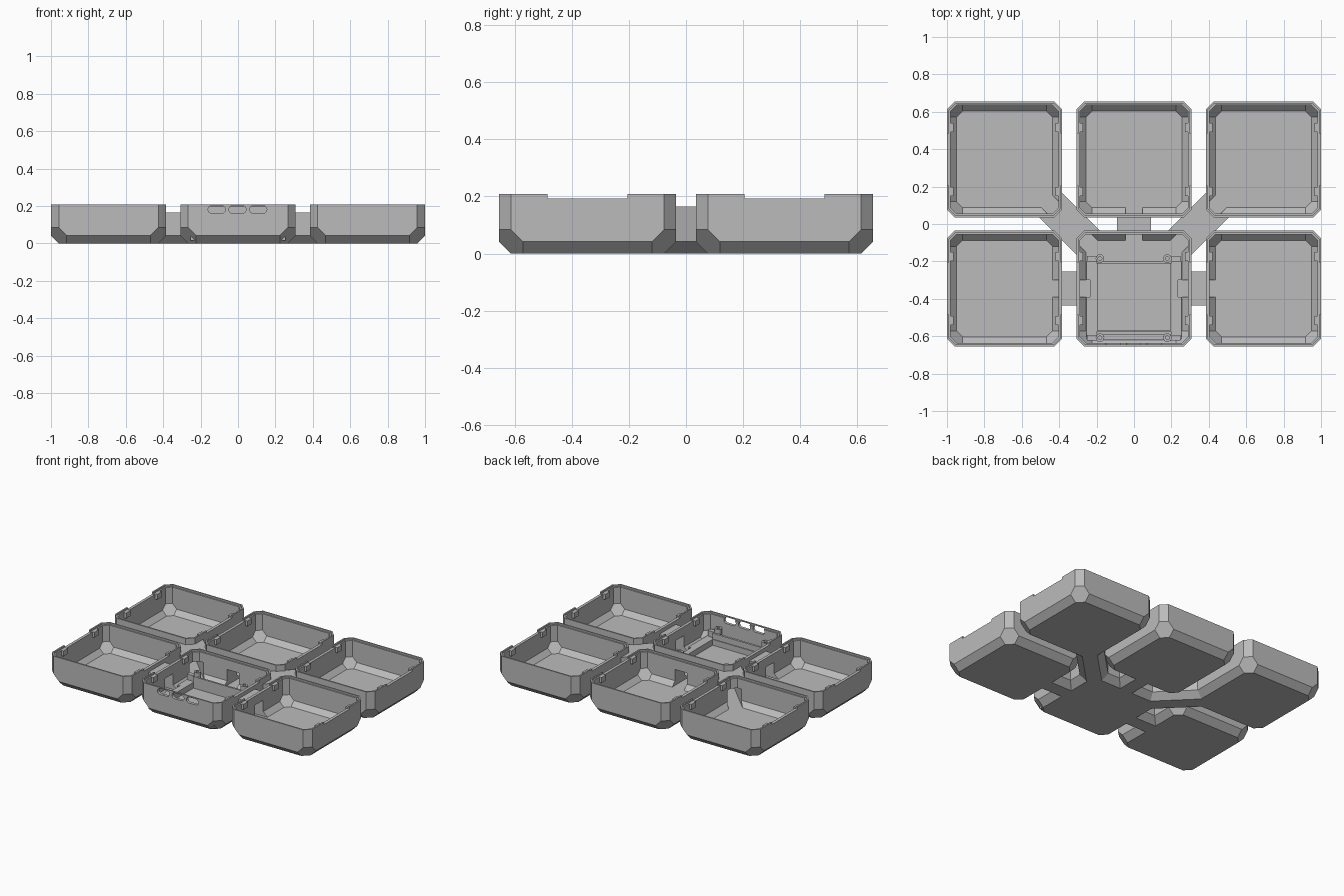
import bpy, bmesh, math
from mathutils import Matrix, Vector
from itertools import product

cube = bpy.data.objects.get("Cube")
if cube:
    bpy.data.objects.remove(cube)

grey = bpy.data.materials.new("light_grey_plastic")
grey.use_nodes = True
grey.diffuse_color = (0.5, 0.5, 0.5, 1)
grey.node_tree.nodes["Principled BSDF"].inputs["Base Color"].default_value = (0.5, 0.5, 0.5, 1)

TOP = 0.208      # tray height
CH = 0.042       # outer chamfer
WALL = 0.02
COLS, ROWS = (-0.692, 0, 0.692), (-0.345, 0.345)
HALF = (0.308, 0.31)


def hull(name, points, loc=(0, 0, 0), angle=0):
    """Convex solid around the points, turned about z and moved."""
    bm = bmesh.new()
    for p in points:
        bm.verts.new(p)
    bmesh.ops.convex_hull(bm, input=bm.verts[:])
    bmesh.ops.dissolve_limit(bm, angle_limit=0.01, verts=bm.verts[:], edges=bm.edges[:])
    bmesh.ops.recalc_face_normals(bm, faces=bm.faces[:])
    bm.transform(Matrix.Translation(Vector(loc)) @ Matrix.Rotation(angle, 4, 'Z'))
    mesh = bpy.data.meshes.new(name)
    bm.to_mesh(mesh)
    bm.free()
    mesh.materials.append(grey)
    ob = bpy.data.objects.new(name, mesh)
    bpy.context.collection.objects.link(ob)
    return ob


def box(name, x0, x1, y0, y1, z0, z1):
    return hull(name, product((x0, x1), (y0, y1), (z0, z1)))


def bowl(name, x, y, hx, hy, z0, z1, c):
    """Block with chamfered upright and bottom edges and a facet at each bottom corner."""
    h = z1 - z0
    pts = []
    for sx, sy in product((-1, 1), repeat=2):
        for a, b, z in ((0, c, h), (0, c, 2 * c), (0, 2 * c, c), (c, 2 * c, 0)):
            pts.append((sx * (hx - a), sy * (hy - b), z))
            pts.append((sx * (hx - b), sy * (hy - a), z))
    return hull(name, pts, (x, y, z0))


def plate(name, x, y, hx, hy, c, z0, z1):
    pts = []
    for sx, sy, z in product((-1, 1), (-1, 1), (z0, z1)):
        pts += [(sx * hx, sy * (hy - c), z), (sx * (hx - c), sy * hy, z)]
    return hull(name, pts, (x, y, 0))


def rod(name, x, y, r, z0, z1):
    ring = [i * math.tau / 16 for i in range(16)]
    return hull(name, [(r * math.cos(a), r * math.sin(a), z) for a in ring for z in (z0, z1)], (x, y, 0))


def cut(ob, cutters):
    """Subtract the cutters and keep the result."""
    for c in cutters:
        m = ob.modifiers.new("cut", 'BOOLEAN')
        m.operation, m.solver, m.object = 'DIFFERENCE', 'EXACT', c
    bpy.context.view_layer.update()
    done = ob.evaluated_get(bpy.context.evaluated_depsgraph_get())
    mesh = bpy.data.meshes.new_from_object(done)
    ob.modifiers.clear()
    ob.data = mesh


# Connecting ducts and the passages through them: name, centre, angle
links = [("back_duct", (0, 0), math.pi / 2, 0.09)]
for s, side in ((1, "left"), (-1, "right")):
    links.append((side + "_side_duct", (s * 0.346, -0.345), 0, 0.09))
    links.append((side + "_diagonal_duct", (s * 0.345, 0), s * math.pi / 4, 0.2))

ducts, tunnels = [], []
for name, (x, y), angle, reach in links:
    w = 0.09
    section = [(w, 0.165), (w, CH), (w - CH, 0)]
    pts = [(e * reach, s * a, z) for a, z in section for s in (-1, 1) for e in (-1, 1)]
    ducts.append(hull(name, pts, (x, y, 0), angle))
    inner = [(e * (reach + 0.02), s * 0.045, z) for e in (-1, 1) for s in (-1, 1) for z in (WALL, 0.13)]
    tunnels.append(hull("tunnel_cutter", inner, (x, y, 0), angle))

# Slots for the ports in the front wall
ports = []
for x in (-0.114, -0.003, 0.108):
    pts = []
    for i in range(16):
        a = i * math.tau / 16
        px = 0.021 * math.cos(a) + math.copysign(0.025, math.cos(a))
        pts += [(px, d, 0.021 * math.sin(a)) for d in (-0.7, -0.61)]
    ports.append(hull("port_cutter", pts, (x, 0, 0.181)))

# Trays
trays, cavities = [], []
hx, hy = HALF
for (j, y), (i, x) in product(enumerate(ROWS), enumerate(COLS)):
    label = ("front", "back")[j] + "_" + ("right", "middle", "left")[i]
    tray = bowl(label + "_tray", x, y, hx, hy, 0, TOP, CH)
    cavity = bowl("cavity_cutter", x, y, hx - WALL, hy - WALL, WALL, 0.3, 0.032)
    rebate = plate("rebate_cutter", x, y, hx - 0.01, hy - 0.01, 0.037, 0.197, 0.3)
    notch = box("notch_cutter", x - 0.4, x + 0.4, y - 0.14, y + 0.14, 0.192, 0.3)
    notch.scale.x = 1
    trays.append((tray, [cavity, rebate, notch] + tunnels + (ports if (i, j) == (1, 0) else [])))
    cavities += [cavity, rebate, notch]
    # Snap tabs along both side walls
    for s, t in product((-1, 1), repeat=2):
        edge = x + s * (hx - 0.024)
        box(label + "_snap_tab", edge - 0.012, edge + 0.012, y + t * 0.17 - 0.024, y + t * 0.17 + 0.024, 0.16, 0.197)

for tray, cutters in trays:
    cut(tray, cutters)
for duct in ducts:
    cut(duct, [c for c in cavities if c.name.startswith("cavity")] + tunnels)

# Mounting platform with a square pocket in the front middle tray
platform = box("mounting_platform", -0.255, 0.255, -0.62, -0.2, 0.015, 0.06)
pocket = box("pocket_cutter", -0.195, 0.195, -0.57, -0.21, 0.02, 0.2)
cut(platform, [pocket] + tunnels)

# Rails, corner blocks and screw posts around the pocket
box("back_rail", -0.2, 0.2, -0.21, -0.197, 0.02, 0.1)
box("front_rail", -0.2, 0.2, -0.59, -0.575, 0.02, 0.1)
for x, y in product((-0.182, 0.178), (-0.185, -0.608)):
    s = math.copysign(1, x)
    post = rod("screw_post", x, y, 0.023, 0.02, 0.13)
    hole = rod("hole_cutter", x, y, 0.01, 0.07, 0.2)
    cut(post, [hole])
    bpy.data.objects.remove(hole)
    x0, x1 = sorted((x + s * 0.018, x + s * 0.07))
    box("corner_block", x0, x1, y - 0.015, y + 0.015, 0.02, 0.1)

for c in cavities + tunnels + ports + [pocket]:
    bpy.data.objects.remove(c)
